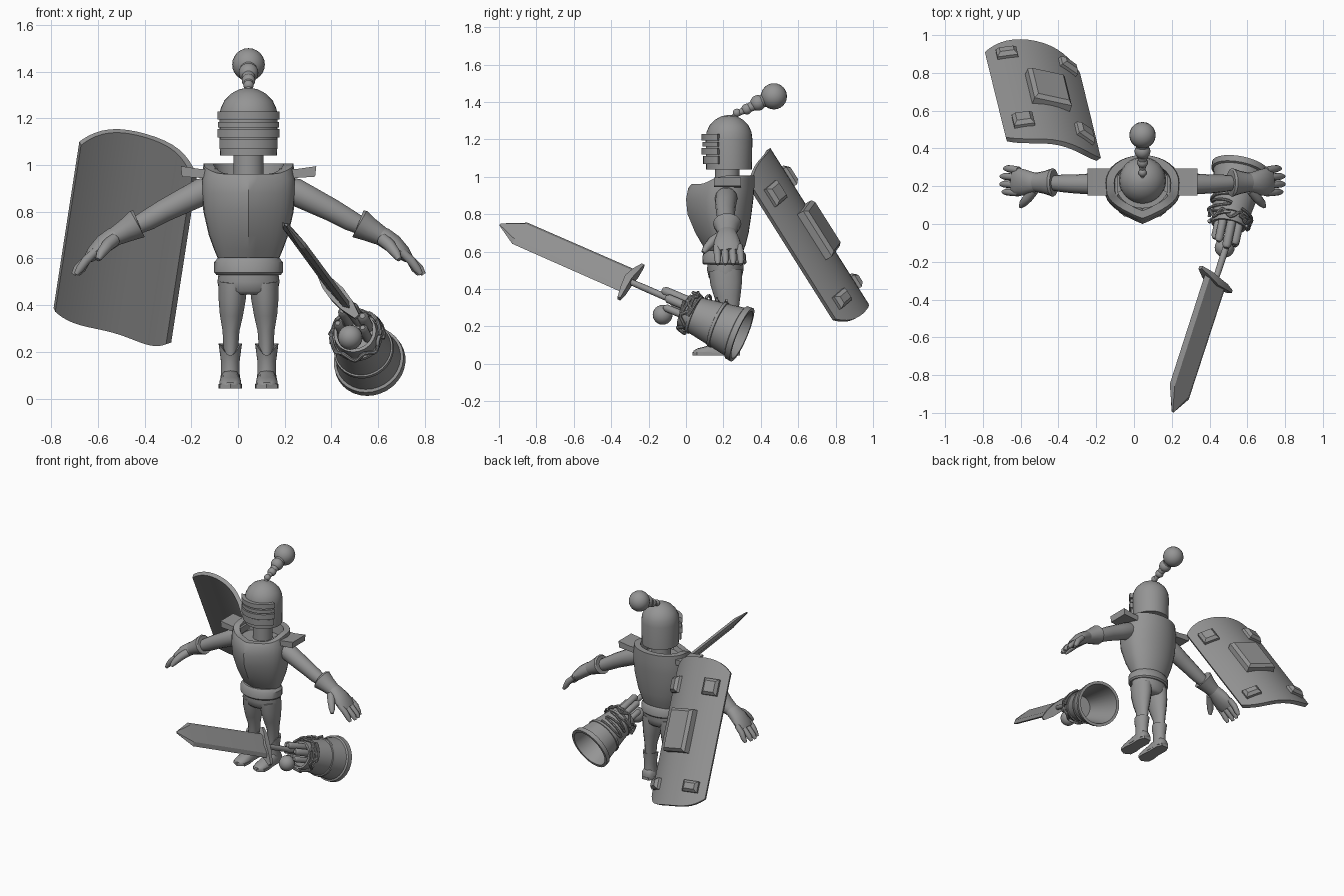
import bpy, bmesh, math
from math import cos, sin, pi, radians
from mathutils import Vector as V

if "Cube" in bpy.data.objects:
    bpy.data.objects.remove(bpy.data.objects["Cube"], do_unlink=True)

grey = bpy.data.materials.new("plain grey")
grey.use_nodes = True
tone = (0.3, 0.3, 0.3, 1)
grey.diffuse_color = tone
grey.node_tree.nodes["Principled BSDF"].inputs["Base Color"].default_value = tone

CX, CY = 0.045, 0.22      # body centre line


def finish(bm, name, angle=40):
    bmesh.ops.recalc_face_normals(bm, faces=bm.faces[:])
    me = bpy.data.meshes.new(name)
    bm.to_mesh(me)
    bm.free()
    ob = bpy.data.objects.new(name, me)
    bpy.context.scene.collection.objects.link(ob)
    me.materials.append(grey)
    bpy.ops.object.select_all(action='DESELECT')
    ob.select_set(True)
    bpy.context.view_layer.objects.active = ob
    bpy.ops.object.shade_smooth_by_angle(angle=radians(angle))
    return ob


def loft(name, rings, angle=40):
    """Skin a row of closed loops and cap both ends."""
    bm = bmesh.new()
    loops = [[bm.verts.new(p) for p in r] for r in rings]
    n = len(loops[0])
    for a, b in zip(loops, loops[1:]):
        for i in range(n):
            j = (i + 1) % n
            bm.faces.new((a[i], a[j], b[j], b[i]))
    bm.faces.new(loops[0])
    bm.faces.new(loops[-1])
    return finish(bm, name, angle)


def loop(c, a, b, ra, rb, n=20):
    return [c + a * ra * cos(2 * pi * i / n) + b * rb * sin(2 * pi * i / n) for i in range(n)]


def oval(x, y, z, rx, ry, n=24):
    return loop(V((x, y, z)), V((1, 0, 0)), V((0, 1, 0)), rx, ry, n)


def tube(name, pts, radii, side=(0, 1, 0), n=14, angle=40):
    """Sweep an oval along points; a radius may be (side, other)."""
    pts = [V(p) for p in pts]
    rings = []
    for i, p in enumerate(pts):
        t = (pts[min(i + 1, len(pts) - 1)] - pts[max(i - 1, 0)]).normalized()
        a = V(side) - t * t.dot(V(side))
        a.normalize()
        r = radii[i] if isinstance(radii, (list, tuple)) else radii
        ra, rb = r if isinstance(r, tuple) else (r, r)
        rings.append(loop(p, a, t.cross(a), ra, rb, n))
    return loft(name, rings, angle)


def ball(name, c, r):
    bm = bmesh.new()
    bmesh.ops.create_uvsphere(bm, u_segments=20, v_segments=12, radius=r)
    bmesh.ops.translate(bm, verts=bm.verts[:], vec=V(c))
    finish(bm, name)


# Breastplate: rounded back, ridged front, raised collar
def chest(z, w, front, back, lift=0.0):
    pts = []
    for i in range(32):
        c, s = cos(2 * pi * i / 32), sin(2 * pi * i / 32)
        y = CY + (back - CY) * s if s > 0 else CY - (CY - front) * abs(s) ** 0.45 * (1 - 0.35 * abs(c))
        pts.append(V((CX + w * c, y, z + lift * min(1, max(0, 1 + 1.3 * s)))))
    return pts

loft("breastplate", [chest(.585, .125, .125, .30), chest(.64, .148, .085, .32),
                     chest(.70, .17, .05, .335), chest(.80, .193, .008, .35),
                     chest(.88, .2, 0, .36), chest(.94, .2, .012, .365),
                     chest(.962, .192, .03, .365, .045), chest(.962, .15, .07, .325, .045),
                     chest(.93, .14, .08, .315)], 35)
loft("belt", [oval(CX, .205, z, w, d) for z, w, d in
              [(.53, .138, .108), (.54, .147, .118), (.585, .147, .115), (.605, .128, .1)]])
loft("hips", [oval(CX, .21, z, w, d) for z, w, d in
              [(.56, .125, .095), (.50, .133, .097), (.46, .125, .088), (.445, .1, .07)]])
tube("neck", [(CX, CY, .92), (CX, CY, 1.06)], .065, n=20)

# Helmet with barred visor and plume
HY = .23
loft("helmet", [oval(CX, HY, z, r, r, 32) for z, r in
                [(1.04, .122), (1.2, .125), (1.24, .12), (1.275, .104),
                 (1.305, .075), (1.324, .04), (1.33, .008)]])
for k, (z0, z1, r) in enumerate([(1.068, 1.112, .138), (1.118, 1.155, .147), (1.161, 1.185, .143),
                                 (1.195, 1.228, .147)]):
    arc = []
    for i in range(17):
        t = radians(-65 + 130 * i / 16)
        d = V((sin(t), -cos(t), 0))
        arc.append([V((CX, HY, z)) + d * q for z, q in ((z0, .11), (z0, r), (z1, r), (z1, .11))])
    loft("visor_bar_%d" % (k + 1), arc)
tube("plume_stem", [(CX, .25, 1.32), (CX, .29, 1.345), (CX, .36, 1.38), (CX, .44, 1.42)],
     [.012, .016, .028, .04], side=(1, 0, 0))
for k, (y, z, r) in enumerate([(.272, 1.342, .022), (.325, 1.362, .029),
                               (.385, 1.395, .042), (.47, 1.43, .07)]):
    ball("plume_puff_%d" % (k + 1), (CX, y, z), r)

# Limbs, both sides
for s, tag in ((1, "left"), (-1, "right")):
    def P(x, y, z):
        return V((CX + s * x, y, z))

    tube(tag + "_arm", [P(.14, .215, .905), P(.2, .215, .885), P(.28, .212, .845),
                        P(.36, .212, .805), P(.43, .215, .765), P(.5, .218, .73)],
         [.05, .06, .055, .05, .046, .036])
    tube(tag + "_cuff", [P(.47, .22, .75), P(.475, .22, .748), P(.52, .22, .722), P(.57, .22, .695)],
         [(.068, .06), (.076, .066), (.06, .053), (.05, .042)])
    tube(tag + "_palm", [P(.54, .22, .71), P(.58, .22, .69), P(.62, .22, .662),
                         P(.66, .222, .625), P(.685, .225, .6)],
         [(.046, .04), (.055, .043), (.068, .042), (.075, .034), (.066, .022)])
    for k in range(4):
        y = .165 + .04 * k
        reach = (.0, .012, .01, -.008)[k]
        tube("%s_finger_%d" % (tag, k + 1),
             [P(.655, y, .63), P(.695, y * 1.02, .592), P(.722 + reach, y * 1.03, .555),
              P(.738 + reach, y * 1.03, .532)], [.019, .02, .018, .01], n=10)
    tube(tag + "_thumb", [P(.575, .18, .68), P(.605, .14, .655), P(.632, .11, .62), P(.645, .092, .595)],
         [.028, .026, .021, .011], side=(1, 0, 0), n=10)

    # Flat shoulder plate, rising outward
    loft(tag + "_shoulder_plate", [[P(.13, y, .94), P(.285, y, .95), P(.29, y, .995), P(.2, y, .982),
                                    P(.13, y, .985)] for y in (.15, .295)], 20)

    tube(tag + "_leg", [P(.066, .21, .5), P(.07, .215, .43), P(.073, .222, .36),
                        P(.075, .23, .29), P(.076, .232, .18)],
         [(.088, .064), (.085, .06), (.07, .051), (.052, .037), (.045, .03)])
    # Boot shaft with notched front, then the foot
    BX, BY = CX + s * .078, .23
    top = [V((p.x, p.y, .235 - .05 * max(0, (BY - p.y) / .055) ** 3)) for p in oval(BX, BY, 0, .05, .055)]
    rim = [V((p.x, p.y, .23 - .05 * max(0, (BY - p.y) / .042) ** 3)) for p in oval(BX, BY, 0, .038, .042)]
    loft(tag + "_boot", [oval(BX, BY, .06, .044, .05), oval(BX, BY, .11, .04, .048),
                         oval(BX, BY, .16, .04, .046), top, rim, oval(BX, BY, .165, .03, .035)])
    foot = []
    for y, w, z in [(.287, .028, .10), (.27, .042, .12), (.2, .044, .125), (.15, .046, .11),
                    (.1, .048, .092), (.06, .04, .082), (.04, .02, .07)]:
        foot.append([V((BX + w * c, y, .058 + (z - .058) * h)) for c, h in
                     ((-1, 0), (-.95, .5), (-.6, .9), (0, 1), (.6, .9), (.95, .5), (1, 0))])
    loft(tag + "_foot", foot, 50)
    sole = [(.0, .035), (.045, .06), (.05, .11), (.042, .17), (.044, .25), (.026, .29)]
    outline = [(w, y) for w, y in sole] + [(-w, y) for w, y in sole[:0:-1]]
    loft(tag + "_sole", [[V((BX + w, y, z)) for w, y in outline] for z in (.044, .062)], 30)

# Curved shield behind the body
O = V((-.4825, .63, .67))
U = V((.13, -.53, .84)).normalized()
R = V((.94, -.23, -.23))
R = (R - U * R.dot(U)).normalized()
N = U.cross(R)
HW, BOW = .268, .09


def bulge(u):
    return BOW * (1 - (u / HW) ** 2)

rows = []
for i in range(21):
    q = sin(pi / 2 * (i / 10 - 1))
    u, h = HW * q, .425 + .075 * (1 - q ** 4)
    nrm = (N + R * (2 * BOW * u / HW ** 2)).normalized()
    base = O + R * u + N * bulge(u)
    rows.append([base + U * (h * e) + nrm * f for e, f in
                 ((1, 0), (-1, 0), (-1, -.028), (1, -.028))])
loft("shield", rows, 35)
for k, (u, v, w, h, d) in enumerate([(0, 0, .105, .145, .045), (-.17, .31, .055, .055, .035),
                                     (.17, .31, .055, .055, .035), (-.17, -.36, .055, .038, .035),
                                     (.17, -.36, .055, .038, .035)]):
    slope = 2 * BOW * u / HW ** 2
    nrm, tan = (N + R * slope).normalized(), (R - N * slope).normalized()
    c = O + R * u + U * v + N * bulge(u)
    loft("shield_block_%d" % (k + 1),
         [[c + tan * (a * (w - i)) + U * (b * (h - i)) + nrm * f
           for a, b in ((-1, -1), (1, -1), (1, 1), (-1, 1))]
          for f, i in ((-.018, 0), (d - .02, 0), (d, .018))], 20)

# Tipped bucket, mouth facing back and down
B = V((.5, -.01, .285))
D = V((.065, .31, -.13)).normalized()
E1 = D.cross(V((0, 0, 1))).normalized() * -1
E2 = E1.cross(D)
if E2.z < 0:
    E2 = -E2
profile = [(.02, .076), (0, .078), (0, .092), (.05, .098), (.052, .105), (.068, .107), (.07, .101),
           (.19, .121), (.192, .128), (.208, .13), (.21, .124), (.305, .14), (.31, .152),
           (.342, .155), (.342, .136), (.3, .128), (.04, .08)]
loft("bucket", [loop(B + D * a, E1, E2, r, r, 32) for a, r in profile], 35)
for k, (a, b, r, l) in enumerate([(-.052, .03, .024, .11), (-.012, .058, .024, .15), (.035, .05, .022, .12),
                                  (.058, .005, .02, .09), (-.055, -.02, .02, .1)]):
    c = B + E1 * a + E2 * b
    tube("bucket_rod_%d" % (k + 1), [c + D * .03, c - D * (l - .015), c - D * l], [r, r, r * .5],
         side=E1, n=12)
ball("round_fruit", (.48, -.125, .262), .053)


# Ropes winding over the bucket's narrow end
def on_bucket(a, deg, off=.012):
    r = .093 + .15 * a + off
    return B + D * a + (E1 * cos(radians(deg)) + E2 * sin(radians(deg))) * r

tube("loose_rope", [on_bucket(.02 + .17 * i / 40, 45 + 40 * sin(i * .5), .012 + .01 * sin(i * .8))
                    for i in range(41)], .008, side=D, n=8)
tube("wrapped_rope", [on_bucket(.03 + .02 * sin(i * 1.1), i * 9) for i in range(40)], .009, side=D, n=8)
tube("hanging_rope", [on_bucket(.0 + .07 * i / 24, 150 + 35 * sin(i * .45), .014)
                      for i in range(25)], .008, side=D, n=8)

# Broad sword standing in the bucket
S = V((.43, -.3, .44))
A = V((-.225, -.695, .305)).normalized()
W = V((.16, -.12, -.18))
W = (W - A * W.dot(A)).normalized()
T = A.cross(W)
loft("sword_blade", [[S + A * a + W * (w * x) + T * (t * y) for x, y in
                      ((-1, 0), (-.72, 1), (.72, 1), (1, 0), (.72, -1), (-.72, -1))]
                     for a, w, t in ((0, .088, .017), (.67, .086, .016), (.79, .008, .004))], 15)
loft("sword_guard", [[S + W * w + A * (l * x - abs(w) * .12 + .01) + T * (t * y) for x, y in
                      ((-1, -1), (1, -1), (1, 1), (-1, 1))]
                     for w, l, t in ((-.135, .008, .012), (-.07, .016, .03), (0, .02, .036),
                                     (.07, .016, .03), (.135, .008, .012))], 25)
tube("sword_grip", [S, S - A * .09, S - A * .3], [.016, .018, .018], side=W, n=12)
